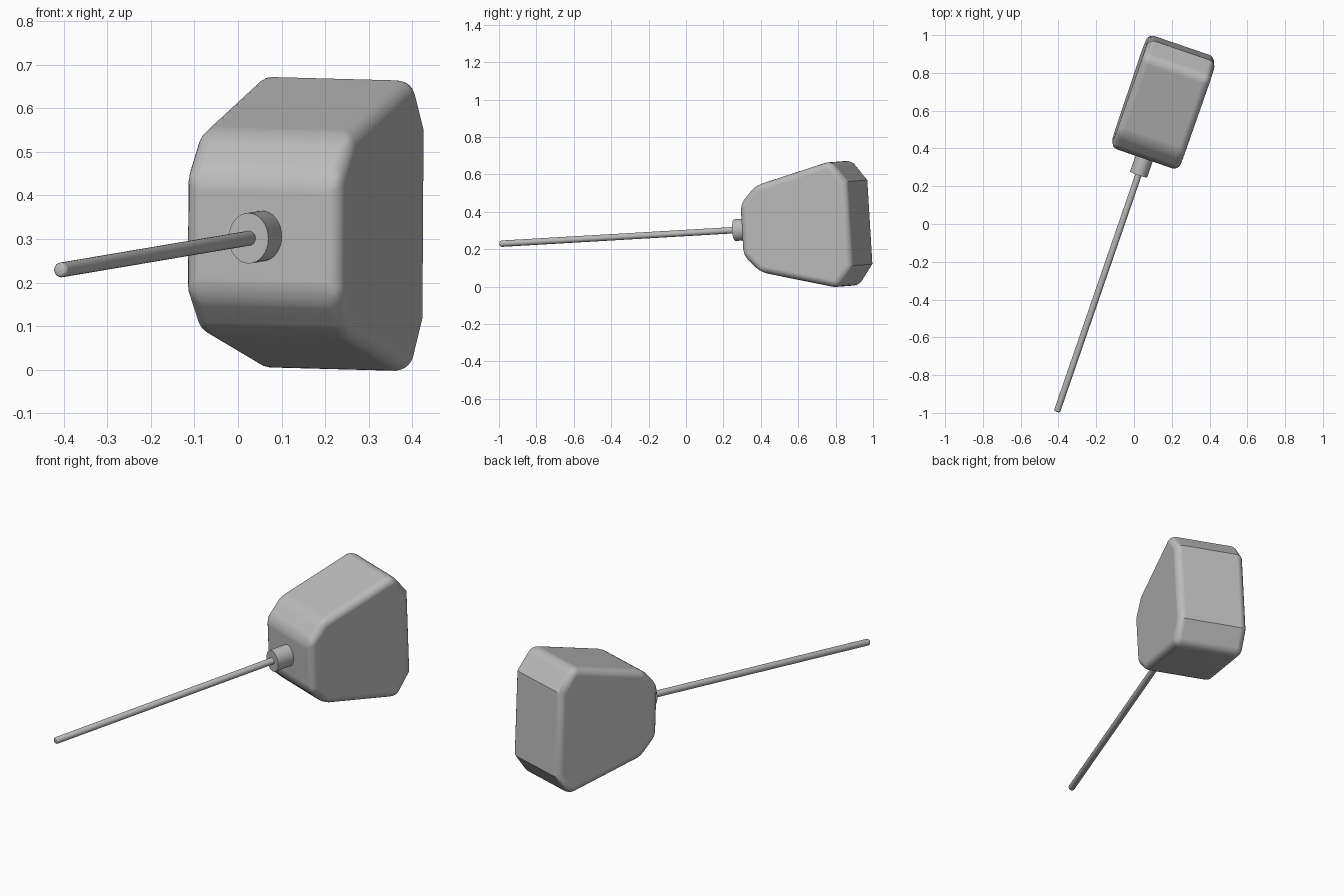
import bpy, bmesh, math
from mathutils import Matrix, Euler

cube = bpy.data.objects.get("Cube")
if cube:
    bpy.data.objects.remove(cube, do_unlink=True)

grey = bpy.data.materials.new("plain grey")
grey.use_nodes = True
colour = (0.5, 0.5, 0.5, 1)
grey.diffuse_color = colour
grey.node_tree.nodes["Principled BSDF"].inputs["Base Color"].default_value = colour

# Shared pose: local y runs along the rod towards the head
pitch, roll, heading = math.radians(3.15), math.radians(1.45), math.radians(-19)
POSE = (Matrix.Translation((0.055, 0.351, 0.307))
        @ Matrix.Rotation(heading, 4, "Z")
        @ Matrix.Rotation(pitch, 4, "X")
        @ Matrix.Rotation(roll, 4, "Y"))


def finish(bm, name):
    bmesh.ops.recalc_face_normals(bm, faces=bm.faces)
    mesh = bpy.data.meshes.new(name)
    bm.to_mesh(mesh)
    bm.free()
    mesh.materials.append(grey)
    obj = bpy.data.objects.new(name, mesh)
    bpy.context.collection.objects.link(obj)
    obj.matrix_world = POSE
    bpy.ops.object.select_all(action="DESELECT")
    obj.select_set(True)
    bpy.context.view_layer.objects.active = obj
    bpy.ops.object.shade_smooth_by_angle(angle=math.radians(30))
    return obj


def rod(name, start, end, rx, rz, tip=0):
    """Cylinder along local y, with an optional rounded front rim."""
    bm = bmesh.new()
    bmesh.ops.create_cone(bm, cap_ends=True, segments=32, radius1=1, radius2=1, depth=1)
    bmesh.ops.transform(bm, verts=bm.verts, matrix=(
        Matrix.Translation((0, (start + end) / 2, 0))
        @ Matrix.Diagonal((rx, end - start, rz, 1))
        @ Matrix.Rotation(math.pi / 2, 4, "X")))
    if tip:
        rim = [e for e in bm.edges if all(v.co.y < start + 0.001 for v in e.verts)]
        bmesh.ops.bevel(bm, geom=rim, offset=tip, segments=3, profile=0.5, affect="EDGES")
    return finish(bm, name)


# Head: mirrored side profile extruded across its width, with rounded edges
BACK = 0.615
half = [(0, 0.138), (0.09, 0.232), (0.528, 0.341), (BACK, 0.225)]
outline = half + [(a, -u) for a, u in reversed(half)]
bm = bmesh.new()
face = bm.faces.new([bm.verts.new((-0.19, a, u)) for a, u in outline])
side = bmesh.ops.extrude_face_region(bm, geom=[face])
bmesh.ops.translate(bm, vec=(0.38, 0, 0),
                    verts=[g for g in side["geom"] if isinstance(g, bmesh.types.BMVert)])
bmesh.ops.recalc_face_normals(bm, faces=bm.faces)


def is_back_crease(e):
    p, q = (v.co for v in e.verts)
    return min(p.y, q.y) > BACK - 0.001 and abs(p.x - q.x) > 0.1


soft = [e for e in bm.edges if not is_back_crease(e)]
bmesh.ops.bevel(bm, geom=soft, offset=0.038, segments=5, profile=0.5, affect="EDGES")
head = finish(bm, "head")
head.modifiers.new("even shading", "WEIGHTED_NORMAL").keep_sharp = True

# Socket and thin shaft in front of the head
rod("collar", -0.095, 0.02, 0.048, 0.058)
rod("shaft", -1.425, -0.08, 0.017, 0.017, tip=0.009)
